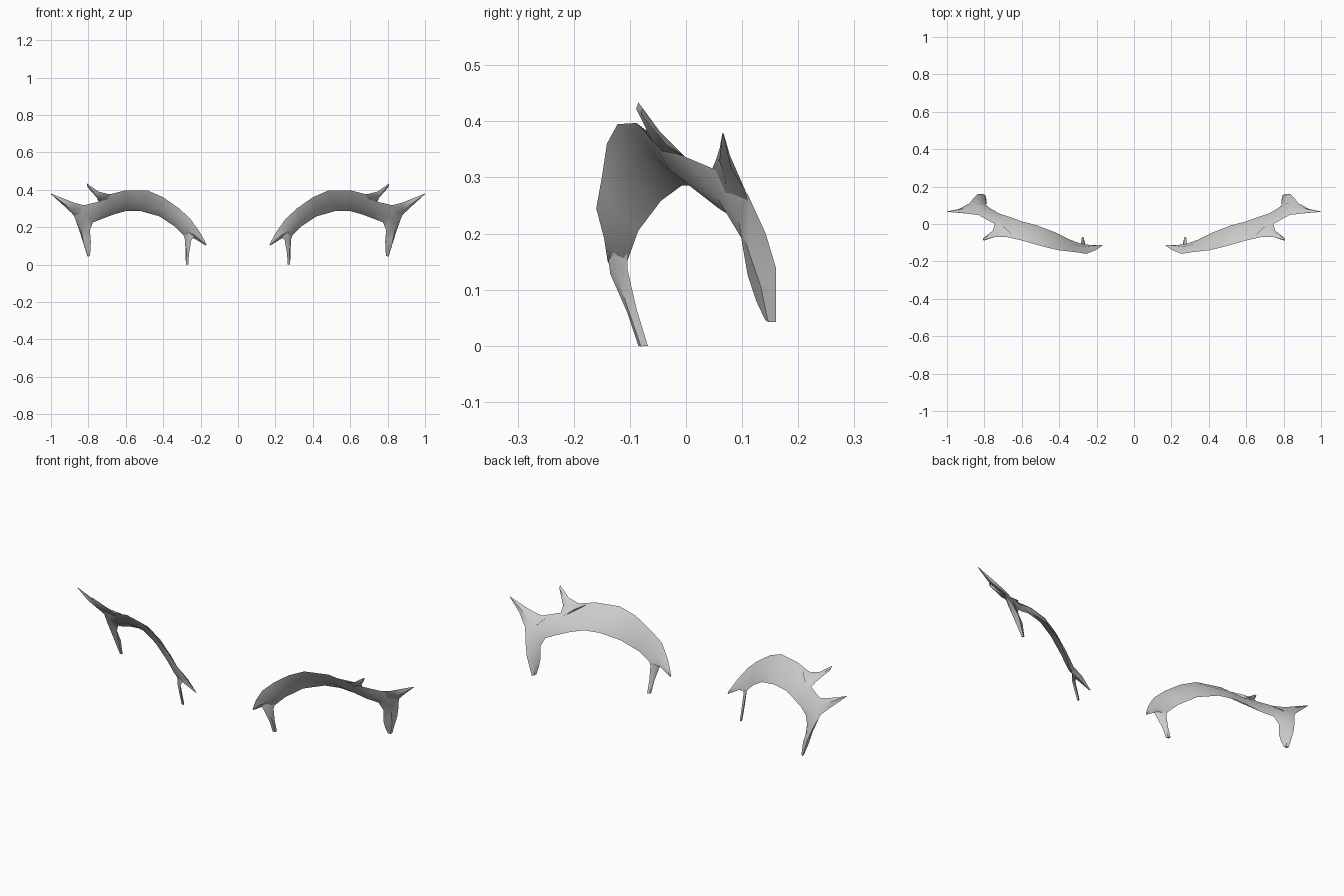
import bpy, bmesh
from mathutils import Vector


def blade(name, stations, bulge):
    """Lens-section strip: each station is (outer edge, inner edge)."""
    bm = bmesh.new()
    pairs = [(Vector(a), Vector(b)) for a, b in stations]
    mids = [(a + b) / 2 for a, b in pairs]
    rings = []
    for i, (a, b) in enumerate(pairs):
        along = mids[min(i + 1, len(mids) - 1)] - mids[max(i - 1, 0)]
        n = along.cross(b - a).normalized()
        if n.y > 0:
            n = -n
        t = min(bulge, (b - a).length * 0.3)
        pts = [a, mids[i] + n * t, b, mids[i] - n * t * 0.8]
        rings.append([bm.verts.new(p) for p in pts])
    for r, s in zip(rings, rings[1:]):
        for k in range(4):
            j = (k + 1) % 4
            bm.faces.new((r[k], r[j], s[j], s[k]))
    bm.faces.new(rings[0])
    bm.faces.new(rings[-1])
    bmesh.ops.recalc_face_normals(bm, faces=bm.faces)
    me = bpy.data.meshes.new(name)
    bm.to_mesh(me)
    bm.free()
    ob = bpy.data.objects.new(name, me)
    bpy.context.collection.objects.link(ob)
    # left and right copies
    mod = ob.modifiers.new("mirror", 'MIRROR')
    mod.use_mirror_merge = False
    bpy.ops.object.select_all(action='DESELECT')
    ob.select_set(True)
    bpy.context.view_layer.objects.active = ob
    bpy.ops.object.shade_smooth_by_angle(angle=0.7)


# arched band running from the pointed inner end to the lower outer fang
blade("arched_band", [
    ((0.168, -0.115, 0.108), (0.172, -0.112, 0.102)),
    ((0.205, -0.140, 0.175), (0.235, -0.112, 0.140)),
    ((0.255, -0.160, 0.245), (0.285, -0.105, 0.150)),
    ((0.315, -0.150, 0.300), (0.340, -0.085, 0.205)),
    ((0.400, -0.141, 0.360), (0.420, -0.045, 0.258)),
    ((0.480, -0.122, 0.395), (0.520, -0.007, 0.286)),
    ((0.600, -0.088, 0.397), (0.600, 0.014, 0.286)),
    ((0.680, -0.070, 0.377), (0.665, 0.038, 0.268)),
    ((0.745, 0.000, 0.336), (0.725, 0.058, 0.245)),
    ((0.835, 0.050, 0.315), (0.775, 0.088, 0.226)),
    ((0.880, 0.110, 0.270), (0.792, 0.103, 0.185)),
    ((0.855, 0.142, 0.200), (0.787, 0.110, 0.125)),
    ((0.835, 0.160, 0.140), (0.788, 0.125, 0.080)),
    ((0.805, 0.160, 0.042), (0.792, 0.141, 0.046)),
], 0.016)

# upper horn
blade("upper_horn", [
    ((0.640, -0.072, 0.382), (0.725, 0.008, 0.325)),
    ((0.690, -0.070, 0.376), (0.747, -0.005, 0.340)),
    ((0.745, -0.070, 0.390), (0.755, -0.035, 0.358)),
    ((0.808, -0.085, 0.434), (0.803, -0.080, 0.412)),
], 0.012)

# outer horn
blade("outer_horn", [
    ((0.800, 0.045, 0.312), (0.860, 0.115, 0.240)),
    ((0.875, 0.053, 0.330), (0.890, 0.106, 0.276)),
    ((0.930, 0.060, 0.352), (0.935, 0.080, 0.318)),
    ((1.000, 0.065, 0.380), (0.998, 0.067, 0.375)),
], 0.012)

# inner lower prong
blade("inner_prong", [
    ((0.225, -0.140, 0.165), (0.300, -0.106, 0.180)),
    ((0.250, -0.135, 0.128), (0.284, -0.104, 0.135)),
    ((0.262, -0.105, 0.060), (0.280, -0.088, 0.065)),
    ((0.266, -0.085, 0.000), (0.279, -0.068, 0.000)),
], 0.008)
